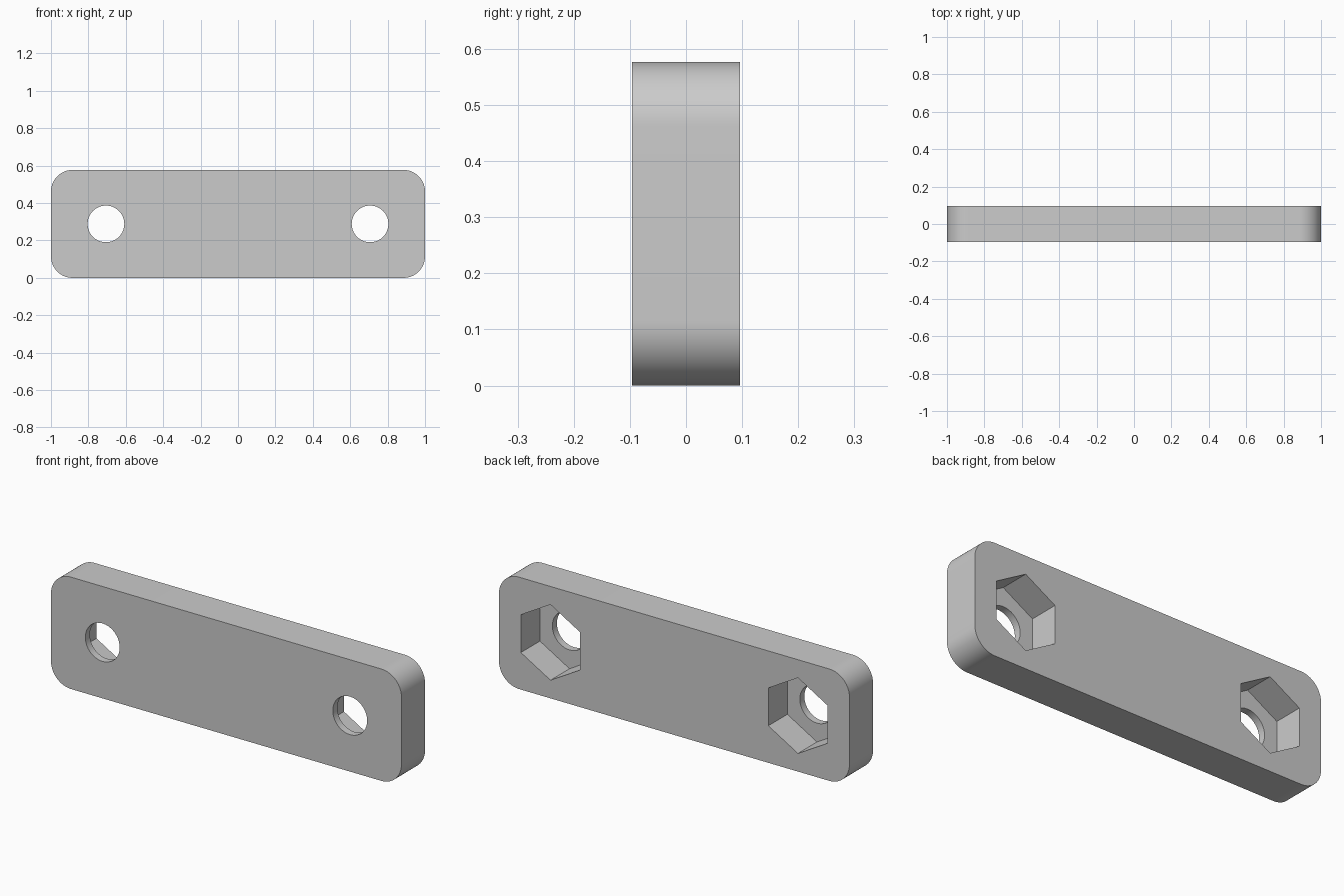
import bpy
import bmesh
import math
from mathutils import Matrix, Vector

LENGTH, DEPTH, HEIGHT = 2.0, 0.192, 0.577
CORNER = 0.115
HOLE_X, HOLE_R = 0.706, 0.098
NUT_R, NUT_DEPTH = 0.195, 0.155

old = bpy.data.objects.get("Cube")
if old:
    bpy.data.objects.remove(old, do_unlink=True)

grey = bpy.data.materials.new("light grey")
grey.use_nodes = True
colour = (0.6, 0.6, 0.6, 1)
grey.diffuse_color = colour
grey.node_tree.nodes["Principled BSDF"].inputs["Base Color"].default_value = colour


def add_object(name, bm):
    mesh = bpy.data.meshes.new(name)
    bm.to_mesh(mesh)
    bm.free()
    mesh.materials.append(grey)
    obj = bpy.data.objects.new(name, mesh)
    bpy.context.collection.objects.link(obj)
    return obj


def prism_cutter(name, sides, radius, x, y0, y1):
    """Prism along y with one corner pointing up."""
    bm = bmesh.new()
    bmesh.ops.create_cone(bm, cap_ends=True, segments=sides, radius1=radius,
                          radius2=radius, depth=y1 - y0)
    bmesh.ops.rotate(bm, verts=bm.verts, matrix=Matrix.Rotation(math.pi / 2, 3, "X"))
    bmesh.ops.translate(bm, verts=bm.verts, vec=Vector((x, (y0 + y1) / 2, HEIGHT / 2)))
    obj = add_object(name, bm)
    obj.hide_render = True
    return obj


# Plate with rounded corners
bm = bmesh.new()
bmesh.ops.create_cube(bm, size=1)
bmesh.ops.scale(bm, verts=bm.verts, vec=(LENGTH, DEPTH, HEIGHT))
bmesh.ops.translate(bm, verts=bm.verts, vec=(0, 0, HEIGHT / 2))
corners = [e for e in bm.edges if abs(e.verts[0].co.y - e.verts[1].co.y) > DEPTH / 2]
bmesh.ops.bevel(bm, geom=corners, offset=CORNER, offset_type="OFFSET",
                segments=16, profile=0.5, affect="EDGES")
plate = add_object("mounting_plate", bm)

# Bolt holes right through, hexagonal nut pockets from the back
back = DEPTH / 2
cutters = []
for side, x in (("left", HOLE_X), ("right", -HOLE_X)):
    cutters.append(prism_cutter(side + "_bolt_hole", 64, HOLE_R, x, -back - 0.1, back + 0.1))
    cutters.append(prism_cutter(side + "_nut_pocket", 6, NUT_R, x, back - NUT_DEPTH, back + 0.1))

bpy.context.view_layer.objects.active = plate
for cutter in cutters:
    cut = plate.modifiers.new(cutter.name, "BOOLEAN")
    cut.operation = "DIFFERENCE"
    cut.solver = "EXACT"
    cut.object = cutter
    bpy.ops.object.modifier_apply(modifier=cut.name)
    bpy.data.objects.remove(cutter, do_unlink=True)

# Smooth the round corners and bores, keep the edges sharp
bpy.ops.object.select_all(action="DESELECT")
plate.select_set(True)
bpy.ops.object.shade_smooth_by_angle(angle=math.radians(30))
